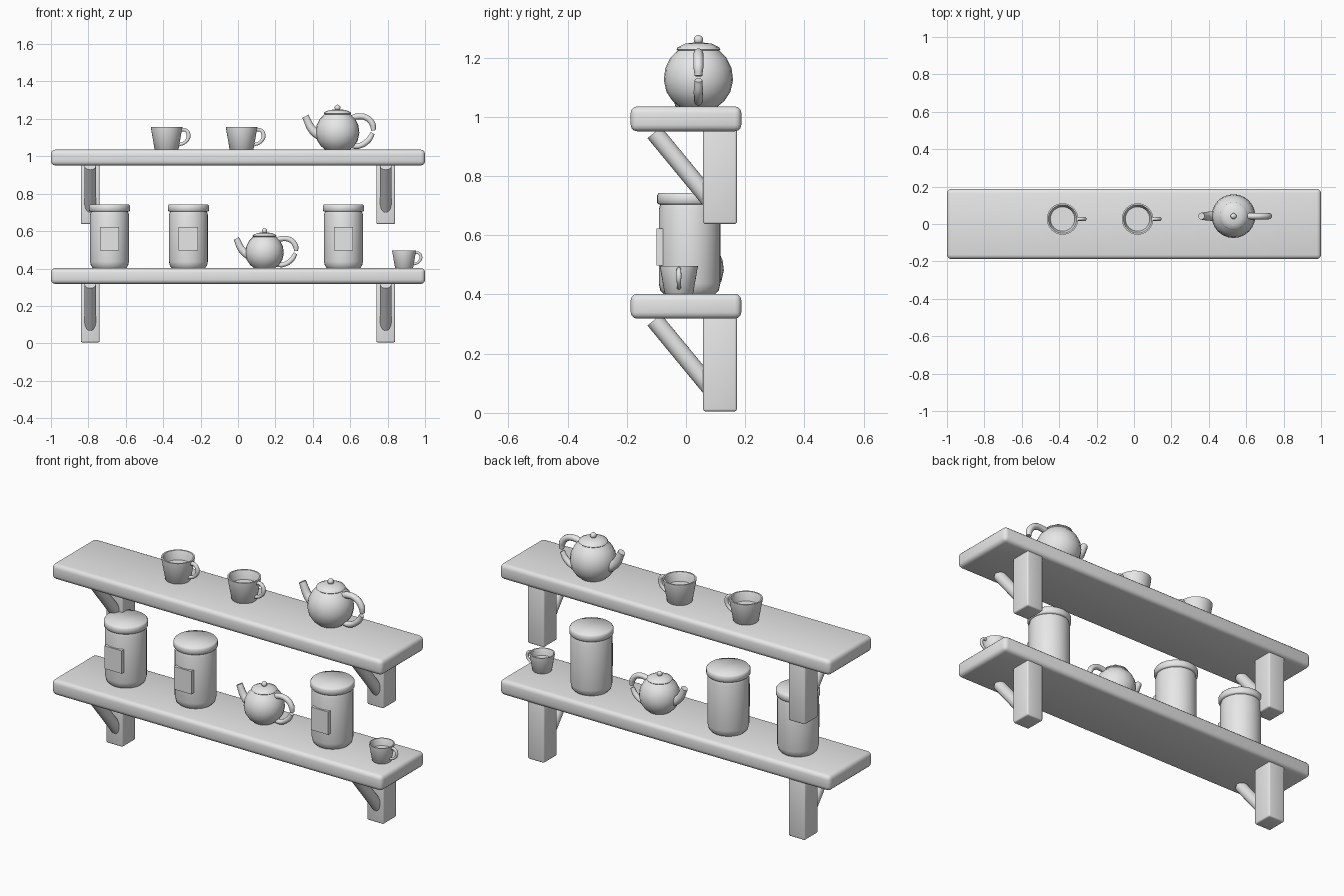
import bpy, math
from mathutils import Vector

if "Cube" in bpy.data.objects:
    bpy.data.objects.remove(bpy.data.objects["Cube"], do_unlink=True)

grey = bpy.data.materials.new("plain_grey")
grey.use_nodes = True
grey.diffuse_color = (0.8, 0.8, 0.8, 1)
grey.node_tree.nodes["Principled BSDF"].inputs["Base Color"].default_value = (0.8, 0.8, 0.8, 1)


def finish(ob, angle=40):
    """Apply the material and smooth shading."""
    ob.data.materials.clear()
    ob.data.materials.append(grey)
    bpy.ops.object.select_all(action='DESELECT')
    ob.select_set(True)
    bpy.context.view_layer.objects.active = ob
    bpy.ops.object.shade_smooth_by_angle(angle=math.radians(angle))
    return ob


def box(name, low, high, bevel=0.0):
    low, high = Vector(low), Vector(high)
    bpy.ops.mesh.primitive_cube_add(size=1, location=(low + high) / 2)
    ob = bpy.context.object
    ob.name = name
    ob.scale = high - low
    bpy.ops.object.transform_apply(location=False, rotation=False, scale=True)
    if bevel:
        mod = ob.modifiers.new("bevel", 'BEVEL')
        mod.width, mod.segments = bevel, 3
        bpy.ops.object.modifier_apply(modifier="bevel")
    return finish(ob)


def lathe(name, profile, place, scale=1.0, sides=32, angle=40):
    """Spin a (radius, height) profile round z and cap both ends."""
    verts, faces = [], []
    for r, z in profile:
        for i in range(sides):
            a = math.tau * i / sides
            verts.append((r * math.cos(a) * scale, r * math.sin(a) * scale, z * scale))
    for k in range(len(profile) - 1):
        for i in range(sides):
            j = (i + 1) % sides
            faces.append((k * sides + i, k * sides + j, (k + 1) * sides + j, (k + 1) * sides + i))
    faces.append(tuple(reversed(range(sides))))
    faces.append(tuple(range((len(profile) - 1) * sides, len(profile) * sides)))
    mesh = bpy.data.meshes.new(name)
    mesh.from_pydata(verts, [], faces)
    ob = bpy.data.objects.new(name, mesh)
    bpy.context.collection.objects.link(ob)
    ob.location = place
    return finish(ob, angle)


def tube(name, path, radii, place, scale=1.0):
    """Round tube through (x, z) points in the plane of the spout and handle."""
    curve = bpy.data.curves.new(name, 'CURVE')
    curve.dimensions = '3D'
    curve.bevel_depth, curve.bevel_resolution = scale, 3
    curve.resolution_u, curve.use_fill_caps = 6, True
    spline = curve.splines.new('BEZIER')
    spline.bezier_points.add(len(path) - 1)
    for point, (x, z), r in zip(spline.bezier_points, path, radii):
        point.co = (x * scale, 0, z * scale)
        point.radius = r
        point.handle_left_type = point.handle_right_type = 'AUTO'
    ob = bpy.data.objects.new(name, curve)
    bpy.context.collection.objects.link(ob)
    ob.location = place
    bpy.ops.object.select_all(action='DESELECT')
    ob.select_set(True)
    bpy.context.view_layer.objects.active = ob
    bpy.ops.object.convert(target='MESH')
    return finish(bpy.context.object)


def strut(name, start, end, radius):
    start, end = Vector(start), Vector(end)
    line = end - start
    bpy.ops.mesh.primitive_cylinder_add(vertices=24, radius=radius, depth=line.length,
                                        location=(start + end) / 2,
                                        rotation=line.to_track_quat('Z', 'Y').to_euler())
    bpy.context.object.name = name
    finish(bpy.context.object)


def canister(name, x):
    place = (x, 0.012, 0.402)
    lathe(name + "_body", [(0.088, 0), (0.099, 0.012), (0.104, 0.035), (0.104, 0.285),
                           (0.098, 0.305)], place)
    lathe(name + "_lid", [(0.104, 0.302), (0.11, 0.308), (0.11, 0.333), (0.104, 0.341)],
          place, angle=100)
    box(name + "_label", (x - 0.052, -0.1, 0.497), (x + 0.052, -0.075, 0.622))


def teapot(name, place, scale=1.0):
    lathe(name + "_body", [(0.064, 0), (0.088, 0.02), (0.108, 0.05), (0.117, 0.09),
                           (0.112, 0.13), (0.095, 0.165), (0.07, 0.19)], place, scale, 24)
    lathe(name + "_lid", [(0.066, 0.186), (0.074, 0.194), (0.07, 0.201), (0.045, 0.213),
                          (0.014, 0.217)], place, scale, 24)
    knob = [(0.016 * math.sin(a), 0.226 - 0.016 * math.cos(a))
            for a in (math.pi * (i + 0.3) / 8 for i in range(8))]
    lathe(name + "_knob", knob + [(0.002, 0.242)], place, scale, 16)
    tube(name + "_spout", [(-0.08, 0.07), (-0.132, 0.105), (-0.172, 0.18)],
         (0.03, 0.024, 0.019), place, scale)
    tube(name + "_handle_top", [(0.07, 0.168), (0.105, 0.179), (0.155, 0.172), (0.188, 0.135),
                                (0.192, 0.104)], (0.016, 0.017, 0.017, 0.017, 0.013), place, scale)
    tube(name + "_handle_bottom", [(0.188, 0.09), (0.165, 0.052), (0.11, 0.02), (0.08, 0.022)],
         (0.013, 0.016, 0.015, 0.015), place, scale)


def cup(name, place, scale=1.0):
    # outer wall, rim, inner wall down to the drink surface
    lathe(name, [(0.06, 0), (0.064, 0.004), (0.084, 0.119), (0.084, 0.123), (0.076, 0.123),
                 (0.074, 0.119), (0.065, 0.075)], place, scale)
    tube(name + "_handle", [(0.072, 0.106), (0.1, 0.107), (0.118, 0.077), (0.1, 0.042),
                            (0.066, 0.027)], (0.01, 0.01, 0.011, 0.009, 0.009), place, scale)


# Shelves with their wall posts and diagonal struts
for level, base in (("lower", 0.0), ("upper", 0.633)):
    box(level + "_shelf", (-1, -0.187, base + 0.318), (1, 0.187, base + 0.402), 0.022)
    for side, s in (("left", 1), ("right", -1)):
        x = s * 0.79
        box(f"{level}_{side}_post", (x - 0.05, 0.058, base + 0.005), (x + 0.05, 0.172, base + 0.325), 0.008)
        strut(f"{level}_{side}_strut", (x, -0.107, base + 0.314), (x, 0.09, base + 0.075), 0.03)

# Things on the shelves
for label, x in (("right", -0.687), ("middle", -0.265), ("left", 0.564)):
    canister(label + "_canister", x)
teapot("large_teapot", (0.532, 0.042, 1.034))
teapot("small_teapot", (0.142, 0.025, 0.402), 0.88)
cup("right_cup", (-0.382, 0.027, 1.034))
cup("middle_cup", (0.019, 0.027, 1.034))
cup("small_cup", (0.888, -0.024, 0.402), 0.76)
